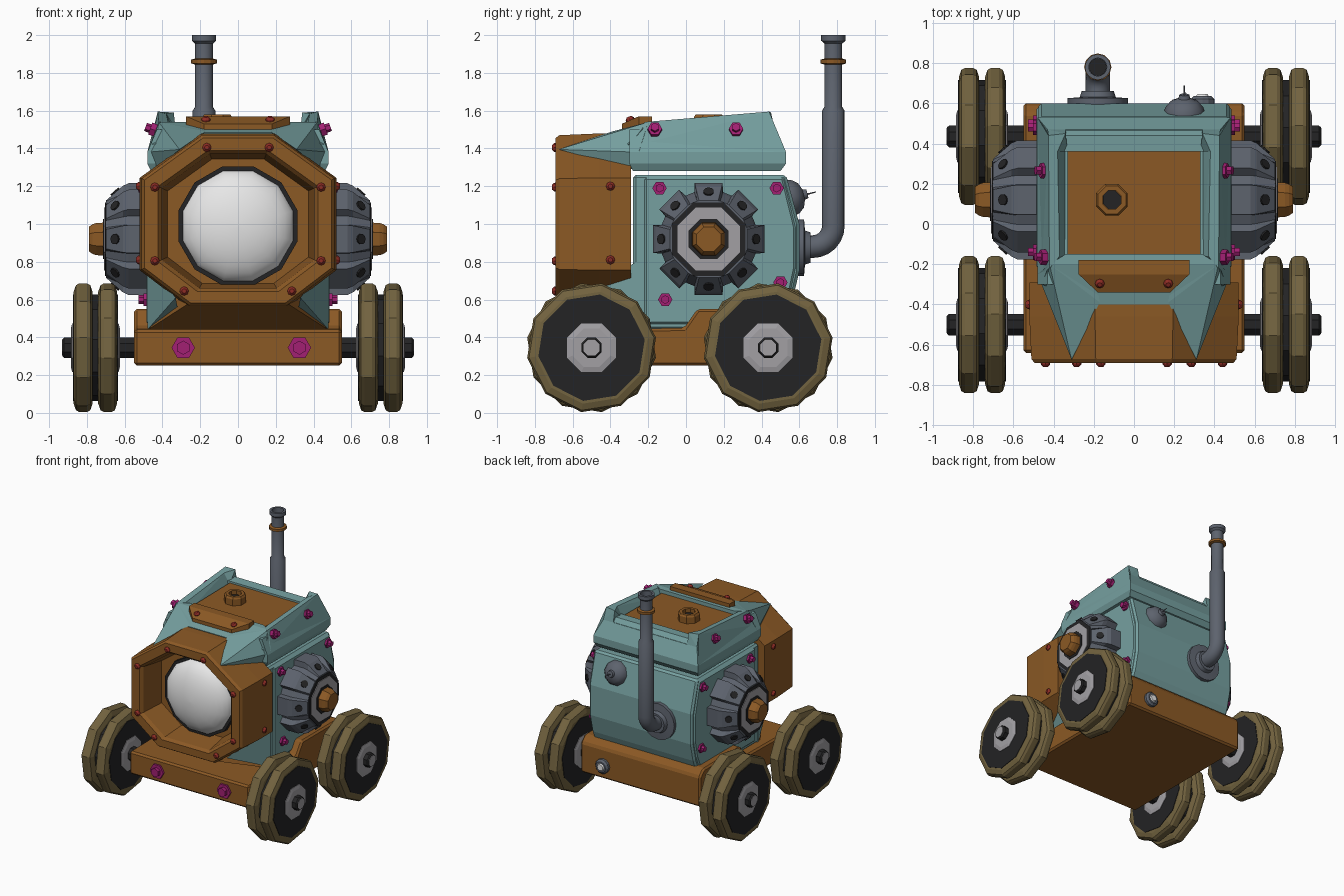
import bpy, bmesh, math
from mathutils import Vector

if "Cube" in bpy.data.objects:
    bpy.data.objects.remove(bpy.data.objects["Cube"])


def material(name, *rgb):
    m = bpy.data.materials.new(name)
    m.use_nodes = True
    m.diffuse_color = (*rgb, 1)
    m.node_tree.nodes["Principled BSDF"].inputs["Base Color"].default_value = (*rgb, 1)
    return m


TEAL = material("teal paint", .18, .35, .35)
ORANGE = material("burnt orange", .26, .1, .018)
METAL = material("slate metal", .11, .125, .155)
SILVER = material("light grey", .36, .35, .37)
WHITE = material("white glass", .8, .8, .8)
TYRE = material("olive tyre", .17, .125, .05)
BLACK = material("black rubber", .017, .017, .018)
PINK = material("magenta bolt", .36, .014, .17)
RED = material("red rivet", .27, .025, .018)


def finish(name, bm, mat, bevel=0, smooth=False):
    bmesh.ops.recalc_face_normals(bm, faces=bm.faces)
    me = bpy.data.meshes.new(name)
    bm.to_mesh(me)
    bm.free()
    me.materials.append(mat)
    ob = bpy.data.objects.new(name, me)
    bpy.context.collection.objects.link(ob)
    if bevel:
        mod = ob.modifiers.new("edge", 'BEVEL')
        mod.width, mod.segments, mod.limit_method = bevel, 1, 'ANGLE'
    if smooth:
        bpy.ops.object.select_all(action='DESELECT')
        ob.select_set(True)
        bpy.context.view_layer.objects.active = ob
        bpy.ops.object.shade_smooth_by_angle(angle=math.radians(40))
    return ob


def loft(name, rings, mat, **kw):
    bm = bmesh.new()
    loops = [[bm.verts.new(p) for p in r] for r in rings]
    for a, b in zip(loops, loops[1:]):
        for i in range(len(a)):
            j = (i + 1) % len(a)
            bm.faces.new((a[i], a[j], b[j], b[i]))
    bm.faces.new(loops[0])
    bm.faces.new(loops[-1])
    return finish(name, bm, mat, **kw)


def ring(c, d, r, n, phase=0):
    w = Vector(d).normalized()
    u = Vector((1, 0, 0)) if abs(w.x) < .9 else Vector((0, 1, 0))
    u = (u - w * u.dot(w)).normalized()
    v = w.cross(u)
    angles = [math.radians(phase) + math.tau * i / n for i in range(n)]
    return [Vector(c) + r * (u * math.cos(a) + v * math.sin(a)) for a in angles]


def lathe(name, c, d, profile, n, mat, phase=0, **kw):
    w = Vector(d).normalized()
    return loft(name, [ring(Vector(c) + w * h, d, r, n, phase) for r, h in profile], mat, **kw)


def side_profile(name, pts, x, mat, **kw):
    return loft(name, [[(sx, y, z) for y, z in pts] for sx in x], mat, **kw)


def hull(name, pts, mat, **kw):
    bm = bmesh.new()
    res = bmesh.ops.convex_hull(bm, input=[bm.verts.new(p) for p in pts])
    loose = [g for g in res["geom_interior"] if isinstance(g, bmesh.types.BMVert)]
    bmesh.ops.delete(bm, geom=loose, context='VERTS')
    return finish(name, bm, mat, **kw)


def both(*pts):
    return [(s * x, y, z) for x, y, z in pts for s in (1, -1)]


def bolt(c, d, r=.038):
    lathe("bolt_washer", c, d, [(r, -.02), (r, .016)], 6, PINK)
    lathe("bolt_head", c, d, [(r * .6, 0), (r * .6, .042)], 6, PINK, 30)


def rivet(c, d):
    lathe("rivet", c, d, [(.025, -.01), (.023, .008), (.012, .02)], 8, RED)


# Chassis with raised rear rails
side_profile("chassis", [(-.64, .25), (.6, .25), (.6, .5), (.55, .55), (.06, .55), (-.01, .45), (-.64, .44)],
             (-.55, .55), ORANGE, bevel=.014)
for x in (-.29, .325):
    bolt((x, -.64, .345), (0, -1, 0), .062)
lathe("rear_lamp", (.34, .6, .36), (0, 1, 0), [(.06, 0), (.06, .02), (.045, .035)], 12, METAL)
lathe("rear_lamp_lens", (.34, .63, .36), (0, 1, 0), [(.035, 0), (.025, .015)], 12, WHITE)

# Lower body and side panels
side_profile("body", [(-.28, .44), (.5, .44), (.565, .6), (.6, .75), (.6, 1), (.53, 1.26), (-.28, 1.26)],
             (-.475, .475), TEAL, bevel=.015)
for s in (-1, 1):
    side_profile("side_panel", [(-.22, .47), (.48, .47), (.55, .63), (.58, .77), (.58, .98), (.515, 1.245), (-.22, 1.245)],
                 (s * .46, s * .485), TEAL, bevel=.01)

# Roof cap, recessed panel and raised rails
hull("roof", both((.46, -.28, 1.28), (.46, .5, 1.28), (.48, .53, 1.32), (.48, -.3, 1.32), (.48, -.3, 1.38),
                  (.48, .53, 1.38), (.43, .47, 1.5), (.43, -.3, 1.5)), TEAL)
hull("roof_front_slope", both((.42, -.2, 1.54), (.34, -.15, 1.54), (.34, -.15, 1.45), (.46, -.3, 1.42),
                              (.18, -.4, 1.485), (.18, -.38, 1.4)), TEAL)
hull("roof_panel", both((.33, -.15, 1.48), (.33, .36, 1.48), (.33, -.15, 1.51), (.33, .36, 1.515)), ORANGE)
hull("roof_rear_lip", both((.35, .36, 1.48), (.35, .36, 1.53), (.36, .44, 1.535), (.43, .48, 1.48)), TEAL)
for s in (-1, 1):
    hull("roof_rail", [(s * x, y, z) for x, y, z in (
        (.335, -.16, 1.48), (.37, -.16, 1.54), (.42, -.22, 1.54), (.46, -.25, 1.42), (.335, .36, 1.48),
        (.38, .38, 1.585), (.425, .44, 1.595), (.48, .53, 1.38))], TEAL)
    hull("roof_rail_corner", [(s * x, y, z) for x, y, z in (
        (.33, .36, 1.5), (.38, .36, 1.585), (.425, .44, 1.595), (.34, .45, 1.59), (.34, .47, 1.5), (.43, .47, 1.5))], TEAL)
    # Corner wedges that blend the body into the hood
    hull("upper_brow", [(s * x, y, z) for x, y, z in (
        (.31, -.675, 1.395), (.17, -.39, 1.49), (.48, -.25, 1.38), (.42, -.2, 1.54), (.2, -.2, 1.53), (.44, -.25, 1.28))], TEAL)
    hull("lower_cheek", [(s * x, y, z) for x, y, z in (
        (.33, -.62, .61), (.48, -.26, .44), (.48, -.26, .8), (.3, -.26, .45))], TEAL)
hull("vent_plate", both((.275, -.18, 1.57), (.275, -.25, 1.57), (.18, -.34, 1.53), (.275, -.18, 1.52),
                        (.275, -.25, 1.51), (.18, -.34, 1.48)), ORANGE)
for x in (-.17, .17):
    rivet((x, -.295, 1.55), (0, -.4, 1))
lathe("filler_cap", (-.11, .12, 1.49), (0, 0, 1), [(.085, 0), (.085, .075), (.075, .09), (.05, .09), (.05, .05)],
      8, ORANGE, 22.5)
lathe("filler_hole", (-.11, .12, 1.54), (0, 0, 1), [(.049, 0), (.049, .008)], 8, BLACK, 22.5)

# Octagonal hood with a funnel around the window
half = [(.19, 1.47), (.51, 1.24), (.51, .76), (.26, .57)]
octagon = half + [(-x, z) for x, z in reversed(half)]


def hood_ring(y, k):
    return [(x * k, y, 1 + (z - 1) * k) for x, z in octagon]


loft("hood", [hood_ring(y, k) for y, k in ((-.29, 1.02), (-.46, 1.02), (-.67, 1), (-.69, .97),
                                           (-.69, .83), (-.665, .79), (-.47, .73))], ORANGE)
hull("hood_chin", both((.26, -.66, .58), (.47, -.3, .445), (.3, -.3, .7)), ORANGE)
for s in (-1, 1):
    for x, z in ((.165, 1.405), (.44, 1.195), (.44, .805), (.285, .645)):
        rivet((s * x, -.69, z), (0, -1, 0))
    for z in (.81, 1.2):
        rivet((s * .52, -.4, z), (s, 0, 0))

# Window dome in a dark seal
lathe("window_seal", (0, -.44, .99), (0, -1, 0), [(.325, 0), (.325, .07), (.3, .07)], 12, BLACK, 15)
arc = [math.radians(a) for a in range(0, 90, 11)]
lathe("window_dome", (0, -.48, .99), (0, -1, 0), [(.308 * math.cos(a), .15 * math.sin(a)) for a in arc],
      12, WHITE, 15, smooth=True)

# Side hubs: notched housing, rings and knob
for s in (-1, 1):
    def notched(x, tooth, notch):
        pts = []
        for k in range(8):
            for a, r in ((-14, tooth), (14, tooth), (17, notch), (28, notch)):
                t = math.radians(a + 45 * k)
                pts.append((s * x, .12 + r * math.cos(t), .92 + r * math.sin(t)))
        return pts

    loft("hub_housing", [notched(.46, .305, .26), notched(.58, .305, .26), notched(.61, .29, .25),
                         notched(.7, .21, .21)], METAL)
    for k in range(8):
        t = math.radians(45 * k)
        cy, cz = math.cos(t), math.sin(t)
        lathe("hub_hole", (s * .652, .12 + .252 * cy, .92 + .252 * cz), (s * .08, .09 * cy, .09 * cz),
              [(.028, -.01), (.028, .004)], 10, BLACK)
    for name, r, h, mat in (("hub_dark_plate", .21, .705, BLACK), ("hub_light_ring", .18, .71, SILVER),
                            ("hub_inner_plate", .115, .715, BLACK)):
        lathe(name, (s * .69, .12, .92), (s, 0, 0), [(r, 0), (r, h - .69)], 8, mat, 22.5)
    lathe("hub_knob", (s * .7, .12, .92), (s, 0, 0), [(.095, 0), (.092, .05), (.085, .07), (.07, .09)], 8, ORANGE, 22.5)

    # Body bolts
    for y, z in ((-.14, 1.19), (.48, 1.19), (-.11, .6), (.5, .69)):
        bolt((s * .485, y, z), (s, 0, 0))
    for y in (-.165, .265):
        bolt((s * .45, y, 1.5), (s, 0, .35))

    # Wheels: twin tyre halves, dark discs, light hubs and axle
    for y in (-.5, .435):
        at = (s * .755, y, .345)
        for name, x0, phase in (("inner_tyre", -.115, 18), ("outer_tyre", .015, 0)):
            lathe(name, at, (s, 0, 0), [(.3, x0), (.335, x0 + .012), (.345, x0 + .03), (.345, x0 + .07),
                                        (.335, x0 + .088), (.3, x0 + .1)], 10, TYRE, phase + 9)
        lathe("wheel_core", at, (s, 0, 0), [(.285, -.119), (.285, .119)], 10, BLACK, 9)
        for d in (-1, 1):
            lathe("wheel_hub", at, (s * d, 0, 0), [(.14, .11), (.14, .123), (.11, .13)], 8, SILVER, 22.5)
        lathe("axle", at, (s, 0, 0), [(.058, -.4), (.058, .165), (.048, .175)], 8, BLACK, 22.5)
        lathe("axle_cap", at, (s, 0, 0), [(.046, .172), (.046, .178)], 8, SILVER, 22.5)

# Exhaust: flange, elbow, stepped stack
lathe("exhaust_flange", (-.18, .58, .875), (0, 1, 0), [(.15, 0), (.15, .045), (.09, .05), (.08, .08)], 16, METAL, smooth=True)
bend = [math.radians(a) for a in range(0, 91, 15)]
rings = [ring((-.18, .6, .88), (0, 1, 0), .06, 16)]
rings += [ring((-.18, .67 + .11 * math.sin(a), .99 - .11 * math.cos(a)), (0, math.cos(a), math.sin(a)), .06, 16)
          for a in bend]
rings += [ring((-.18, .78, z), (0, 0, 1), r, 16) for r, z in (
    (.06, 1.6), (.047, 1.62), (.047, 1.955), (.064, 1.97), (.064, 2), (.045, 2), (.045, 1.9))]
loft("exhaust_pipe", rings, METAL, smooth=True)
lathe("exhaust_collar", (-.18, .78, 1.85), (0, 0, 1), [(.05, -.005), (.068, 0), (.068, .02), (.05, .025)], 12, ORANGE)
lathe("exhaust_bore", (-.18, .78, 1.9), (0, 0, 1), [(.044, 0), (.044, .008)], 16, BLACK)

# Rear sensor dome with needle
out = (0, 1, .25)
lathe("sensor_dome", (.25, .56, 1.14), out, [(.1, 0), (.095, .02), (.07, .05), (.03, .065), (.025, .085)],
      10, METAL, smooth=True)
lathe("sensor_needle", (.25, .63, 1.155), out, [(.006, 0), (.003, .06)], 6, METAL)
